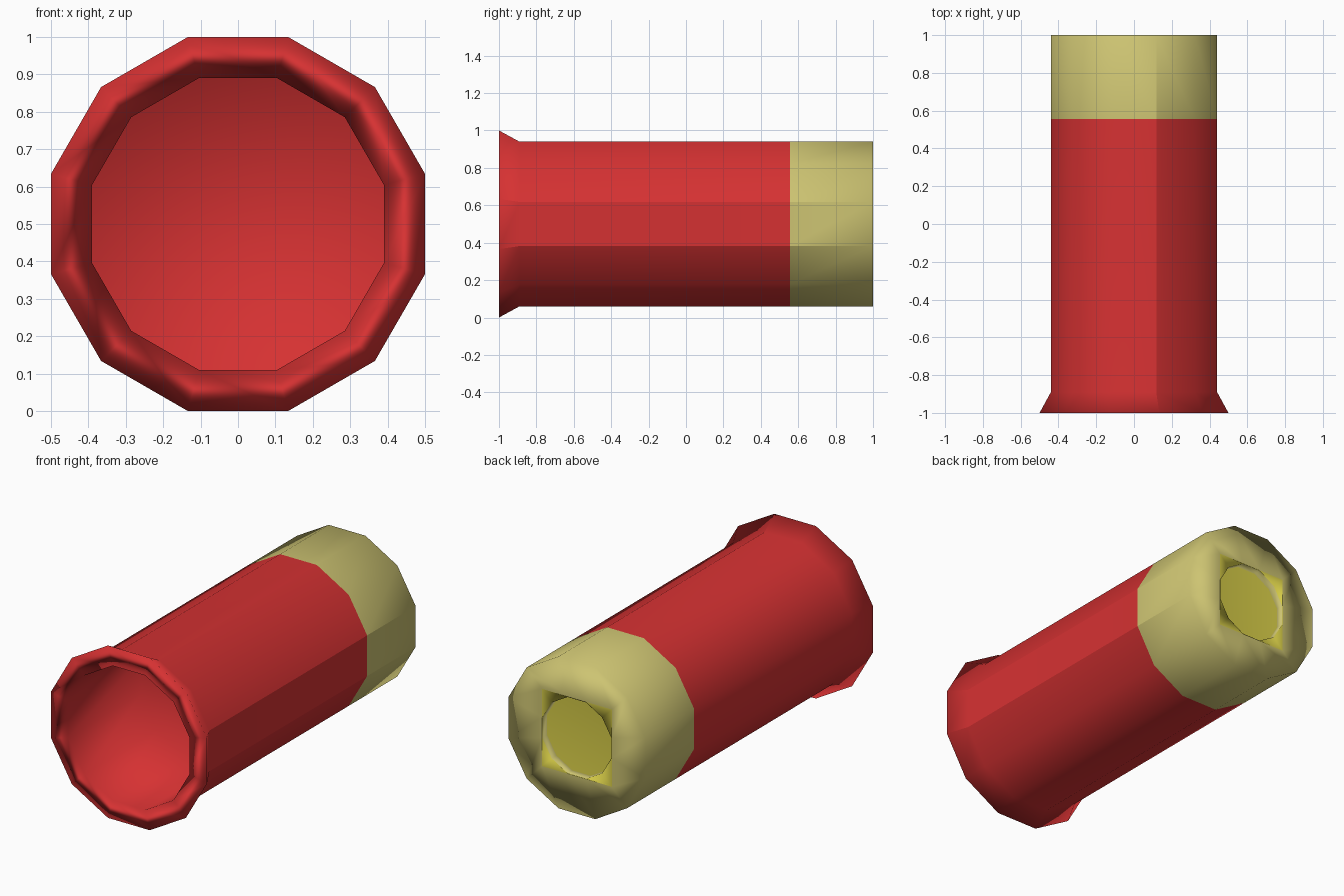
import bpy
import bmesh
import math

cube = bpy.data.objects.get("Cube")
if cube:
    bpy.data.objects.remove(cube, do_unlink=True)

SIDES = 12
HALF = math.pi / SIDES
MID_Z = 0.5


def material(name, rgb):
    mat = bpy.data.materials.new(name)
    mat.use_nodes = True
    mat.diffuse_color = (*rgb, 1)
    bsdf = next(n for n in mat.node_tree.nodes if n.type == 'BSDF_PRINCIPLED')
    bsdf.inputs["Base Color"].default_value = (*rgb, 1)
    return mat


red = material("red plastic", (0.67, 0.031, 0.032))
brass = material("pale brass", (0.61, 0.55, 0.168))
yellow = material("primer yellow", (0.69, 0.62, 0.065))


def ring(bm, apothem, y, square=False):
    """Twelve points round the y axis, with flats at the top and sides."""
    points = []
    for k in range(SIDES):
        a = HALF * (2 * k + 1)
        c, s = math.cos(a), math.sin(a)
        r = apothem / (max(abs(c), abs(s)) if square else math.cos(HALF))
        points.append(bm.verts.new((r * c, y, MID_Z + r * s)))
    return points


def build(name, profile, mats, bands=None, cap_start=False, cap_end=False):
    """Join rings of (apothem, y, square) in order; bands give material slots."""
    bm = bmesh.new()
    rings = [ring(bm, *p) for p in profile]
    for i in range(len(rings) - 1):
        a, b = rings[i], rings[i + 1]
        for k in range(SIDES):
            n = (k + 1) % SIDES
            face = bm.faces.new((a[k], b[k], b[n], a[n]))
            face.material_index = bands[i] if bands else 0
    if cap_start:
        bm.faces.new(rings[0])
    if cap_end:
        face = bm.faces.new(list(reversed(rings[-1])))
        face.material_index = len(mats) - 1
    for face in bm.faces:
        face.smooth = True
    # Hard rims, plus a few hard long edges on the +x side
    for edge in bm.edges:
        if len(edge.link_faces) == 2:
            mid = (edge.verts[0].co + edge.verts[1].co) / 2
            angle = math.degrees(math.atan2(mid.z - MID_Z, mid.x))
            along = abs(edge.verts[0].co.y - edge.verts[1].co.y) > 0.02
            hard_long = along and min(abs(angle - t) for t in (-15, 15, 75)) < 2
            if edge.calc_face_angle() > math.radians(32) or hard_long:
                edge.smooth = False
    mesh = bpy.data.meshes.new(name)
    bm.to_mesh(mesh)
    bm.free()
    for mat in mats:
        mesh.materials.append(mat)
    obj = bpy.data.objects.new(name, mesh)
    bpy.context.collection.objects.link(obj)
    mod = obj.modifiers.new("weighted normals", 'WEIGHTED_NORMAL')
    mod.keep_sharp = True
    return obj


SEAM = 0.555
BODY = 0.44

# Hollow tube with a flared mouth, from the bore floor round to the seam
build("shell_tube",
      [(0.39, -0.33), (0.39, -1), (0.5, -1), (BODY, -0.89), (BODY, SEAM)],
      [red], cap_start=True)

# Metal base with a square yellow patch around the recessed primer
build("metal_base",
      [(BODY, SEAM), (BODY, 1), (0.224, 1, True), (0.221, 1), (0.221, 0.957)],
      [brass, yellow], bands=[0, 0, 1, 0], cap_end=True)
